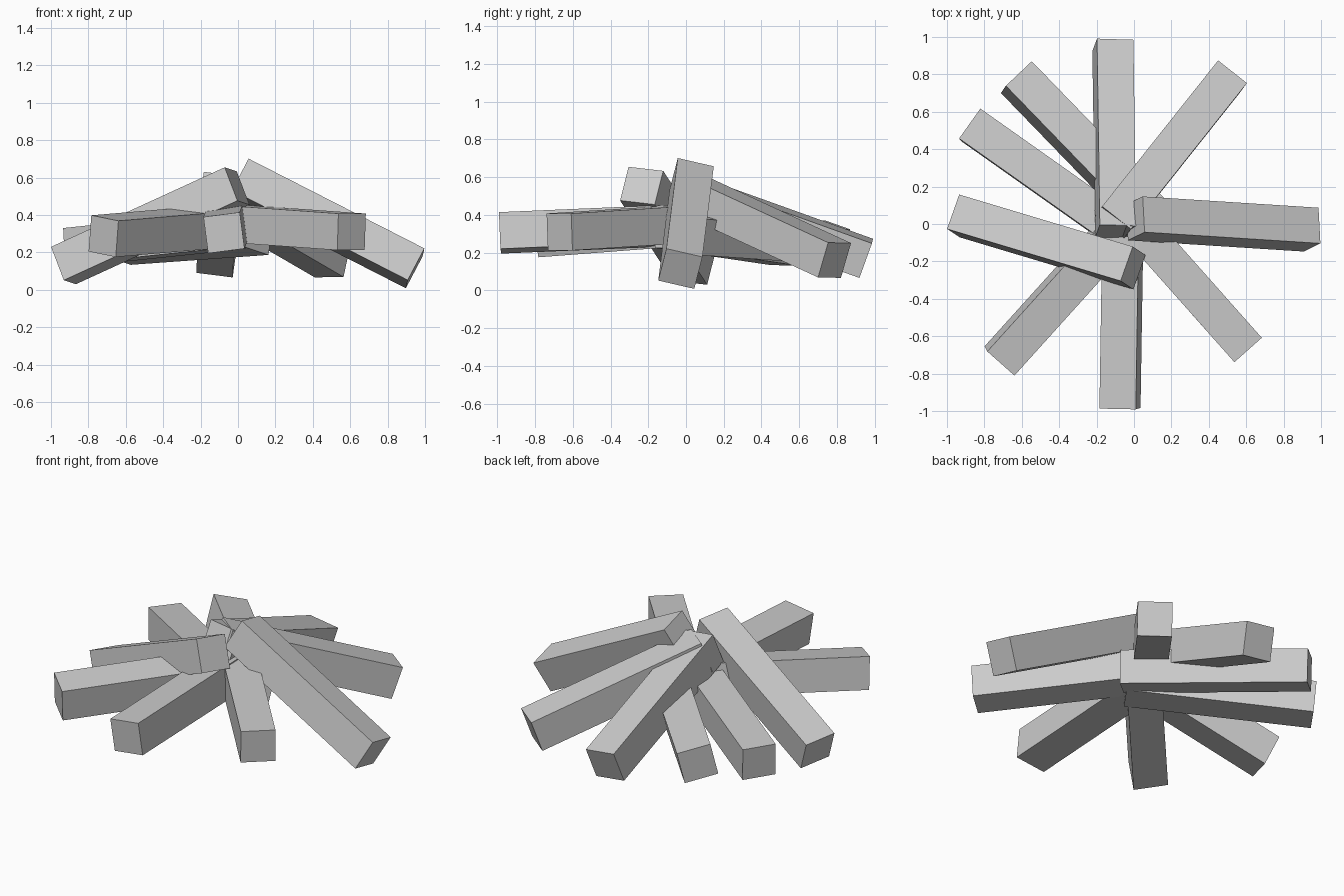
import bpy, bmesh
from mathutils import Vector, Matrix

if "Cube" in bpy.data.objects:
    bpy.data.objects.remove(bpy.data.objects["Cube"])

THICK = 0.196  # square section of every log


def log(name, outer, inner, side):
    """Square log between two end centres, rolled so one face follows side."""
    outer, inner = Vector(outer), Vector(inner)
    axis = inner - outer
    x = axis.normalized()
    y = Vector(side)
    y = (y - x * y.dot(x)).normalized()
    z = x.cross(y)
    basis = Matrix((x, y, z)).transposed().to_4x4()
    size = Matrix.Diagonal((axis.length, THICK, THICK, 1))
    bm = bmesh.new()
    bmesh.ops.create_cube(bm, size=1,
                          matrix=Matrix.Translation((outer + inner) / 2) @ basis @ size)
    mesh = bpy.data.meshes.new(name)
    bm.to_mesh(mesh)
    bm.free()
    obj = bpy.data.objects.new(name, mesh)
    bpy.context.collection.objects.link(obj)


# Lower layer: nearly level logs
log("log_back_left", (-0.629, 0.785, 0.252), (0.107, 0.025, 0.305), (0.145, 0.12, -0.045))
log("log_left_back", (-0.873, 0.53, 0.23), (-0.012, -0.078, 0.32), (0.115, 0.155, -0.005))
log("log_front_left", (-0.719, -0.732, 0.287), (-0.013, 0.05, 0.347), (0.15, -0.13, -0.03))
log("log_front", (-0.075, -0.985, 0.305), (-0.058, 0.07, 0.35), (0.19, 0, 0.025))
log("log_front_right", (0.607, -0.67, 0.31), (-0.093, 0.118, 0.36), (0.145, 0.13, 0))

# Upper layer: logs leaning on the pile
log("log_back", (-0.113, 0.955, 0.17), (-0.098, -0.04, 0.527), (0.195, -0.005, -0.025))
log("log_back_right", (0.507, 0.787, 0.16), (-0.113, 0.007, 0.52), (0.15, -0.117, 0.002))
log("log_right", (0.947, -0.03, 0.115), (0.007, 0.03, 0.595), (0.01, -0.195, 0.045))
log("log_left", (-0.933, 0.043, 0.13), (-0.005, -0.235, 0.555), (0.06, 0.19, -0.025))
